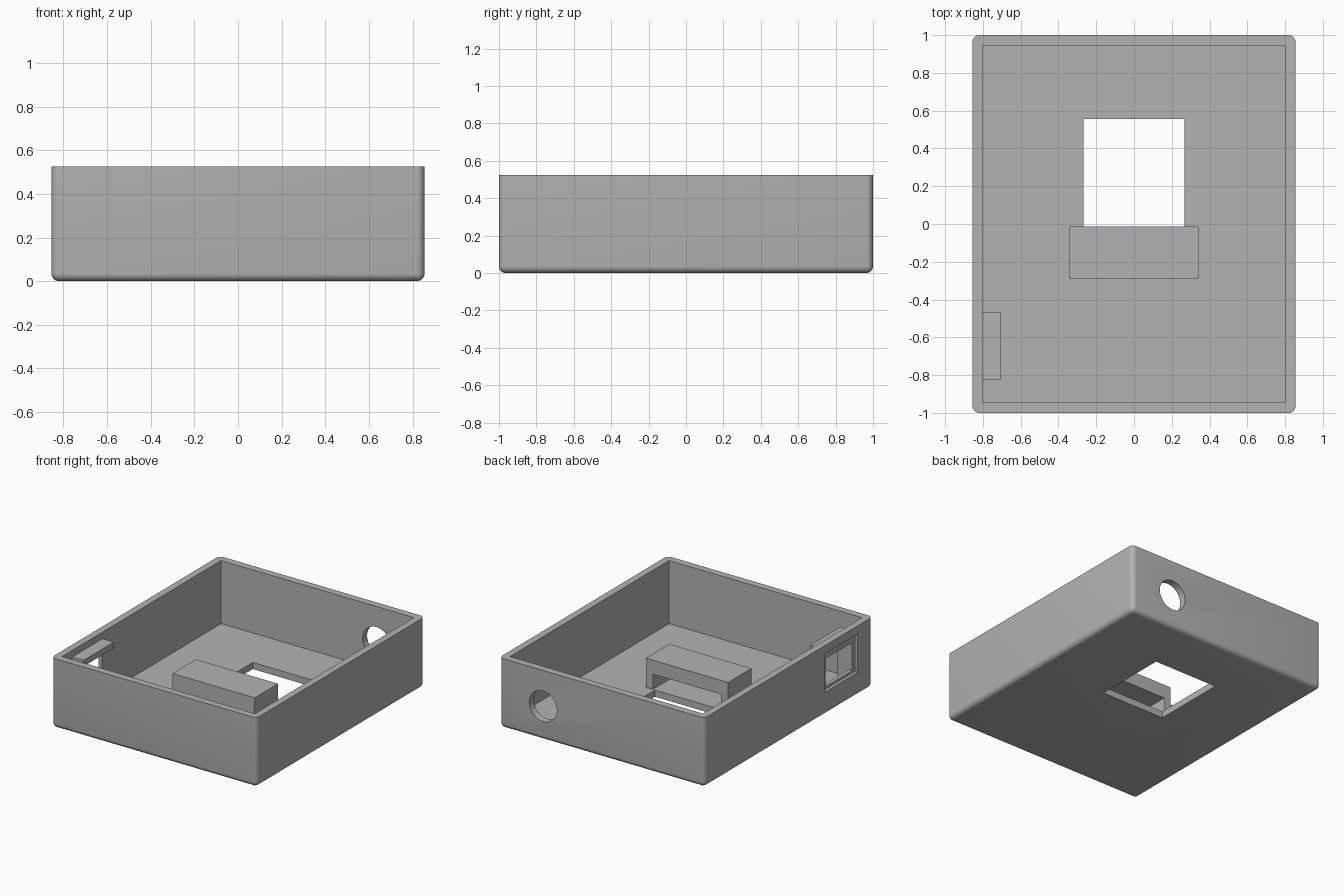
import bpy, bmesh, math
from mathutils import Matrix, Vector

cube = bpy.data.objects.get("Cube")
if cube:
    bpy.data.objects.remove(cube, do_unlink=True)

# Single grey plastic
grey = bpy.data.materials.new("grey_plastic")
grey.use_nodes = True
colour = (0.45, 0.45, 0.45, 1)
grey.diffuse_color = colour
grey.node_tree.nodes["Principled BSDF"].inputs["Base Color"].default_value = colour


def make_object(name, bm):
    mesh = bpy.data.meshes.new(name)
    bmesh.ops.recalc_face_normals(bm, faces=bm.faces)
    bm.to_mesh(mesh)
    bm.free()
    mesh.materials.append(grey)
    obj = bpy.data.objects.new(name, mesh)
    bpy.context.collection.objects.link(obj)
    return obj


def box(name, low, high, radius=0):
    low, high = Vector(low), Vector(high)
    bm = bmesh.new()
    bmesh.ops.create_cube(bm, size=1)
    bmesh.ops.scale(bm, vec=high - low, verts=bm.verts)
    bmesh.ops.translate(bm, vec=(low + high) / 2, verts=bm.verts)
    if radius:
        # Round everything except the top rim
        edges = [e for e in bm.edges if min(v.co.z for v in e.verts) < high.z - 0.01]
        bmesh.ops.bevel(bm, geom=edges, offset=radius, segments=6,
                        profile=0.5, affect='EDGES')
    return make_object(name, bm)


def cylinder_y(name, centre, radius, depth):
    bm = bmesh.new()
    bmesh.ops.create_cone(bm, cap_ends=True, segments=48, radius1=radius,
                          radius2=radius, depth=depth)
    bmesh.ops.rotate(bm, matrix=Matrix.Rotation(math.pi / 2, 3, 'X'), verts=bm.verts)
    bmesh.ops.translate(bm, vec=centre, verts=bm.verts)
    return make_object(name, bm)


def select_only(obj):
    bpy.ops.object.select_all(action='DESELECT')
    obj.select_set(True)
    bpy.context.view_layer.objects.active = obj


def cut(target, cutter):
    cutter.hide_render = True
    mod = target.modifiers.new("cut", 'BOOLEAN')
    mod.operation = 'DIFFERENCE'
    mod.solver = 'EXACT'
    mod.object = cutter
    select_only(target)
    bpy.ops.object.modifier_apply(modifier=mod.name)
    bpy.data.objects.remove(cutter, do_unlink=True)


# Open tray with rounded corners and base
tray = box("tray", (-0.855, -1, 0), (0.855, 1, 0.525), 0.036)
cut(tray, box("cavity", (-0.803, -0.946, 0.05), (0.803, 0.946, 0.7)))
cut(tray, box("floor_window", (-0.267, -0.012, -0.1), (0.267, 0.557, 0.1)))
cut(tray, cylinder_y("cable_hole", (0.49, 0.97, 0.255), 0.115, 0.2))

# Stepped port in the right wall
cut(tray, box("port_recess", (-0.9, -0.82, 0.175), (-0.832, -0.425, 0.463)))
cut(tray, box("port_opening", (-0.9, -0.785, 0.195), (-0.78, -0.47, 0.405)))
select_only(tray)
bpy.ops.object.shade_smooth_by_angle(angle=math.radians(30))

# Hollow holder beside the floor window, open towards the back
holder = box("window_holder", (-0.342, -0.29, 0.05), (0.342, -0.012, 0.27))
cut(holder, box("holder_slot", (-0.285, -0.24, 0), (0.285, 0.1, 0.165)))

# Shelf over the port, with a leg at its front end
box("port_shelf", (-0.803, -0.825, 0.43), (-0.708, -0.465, 0.475))
box("port_shelf_leg", (-0.803, -0.825, 0.05), (-0.708, -0.79, 0.43))
